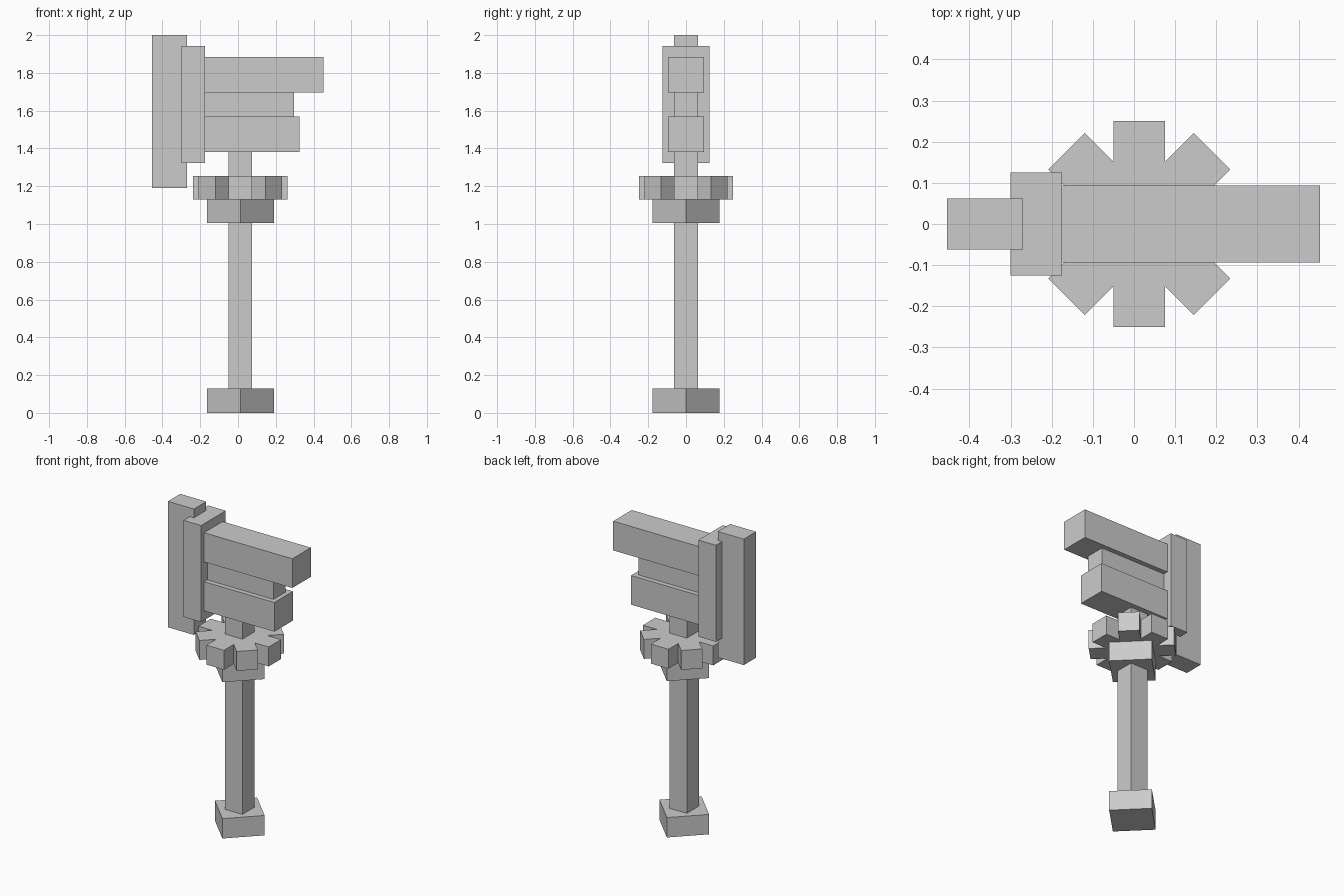
import bpy
import math

if "Cube" in bpy.data.objects:
    bpy.data.objects.remove(bpy.data.objects["Cube"], do_unlink=True)

# Single plain grey material
grey = bpy.data.materials.new("plain grey")
grey.use_nodes = True
colour = (0.6, 0.6, 0.6, 1)
grey.diffuse_color = colour
grey.node_tree.nodes["Principled BSDF"].inputs["Base Color"].default_value = colour

AXIS = 0.0125  # x position of the shaft's centre line


def box(name, x, y, z, turn=0):
    """Box from (min, max) ranges, turned about its own vertical axis."""
    centre = [(a + b) / 2 for a, b in (x, y, z)]
    bpy.ops.mesh.primitive_cube_add(size=1, location=centre, rotation=(0, 0, turn))
    ob = bpy.context.object
    ob.name = name
    ob.scale = [b - a for a, b in (x, y, z)]
    bpy.ops.object.transform_apply(location=False, rotation=False, scale=True)
    ob.data.materials.append(grey)
    return ob


def around(half):
    return (AXIS - half, AXIS + half)


def sym(half):
    return (-half, half)


# Shaft with a diamond-turned foot and collar
box("shaft", around(0.0625), sym(0.0625), (0.125, 1.38))
box("foot", around(0.125), sym(0.125), (0, 0.128), math.pi / 4)
box("collar", around(0.125), sym(0.125), (1.005, 1.13), math.pi / 4)

# Eight-toothed cog made of four crossed bars
for i in range(4):
    box(f"cog_bar_{i + 1}", around(0.25), sym(0.0625), (1.13, 1.255), i * math.pi / 4)

# Head: blade, backing plate and three arms
box("blade", (-0.455, -0.27), sym(0.0625), (1.19, 2.0))
box("backing_plate", (-0.30, -0.175), sym(0.125), (1.322, 1.943))
box("upper_arm", (-0.175, 0.452), sym(0.094), (1.697, 1.885))
box("middle_arm", (-0.175, 0.296), sym(0.0625), (1.57, 1.697))
box("lower_arm", (-0.175, 0.325), sym(0.094), (1.382, 1.57))
